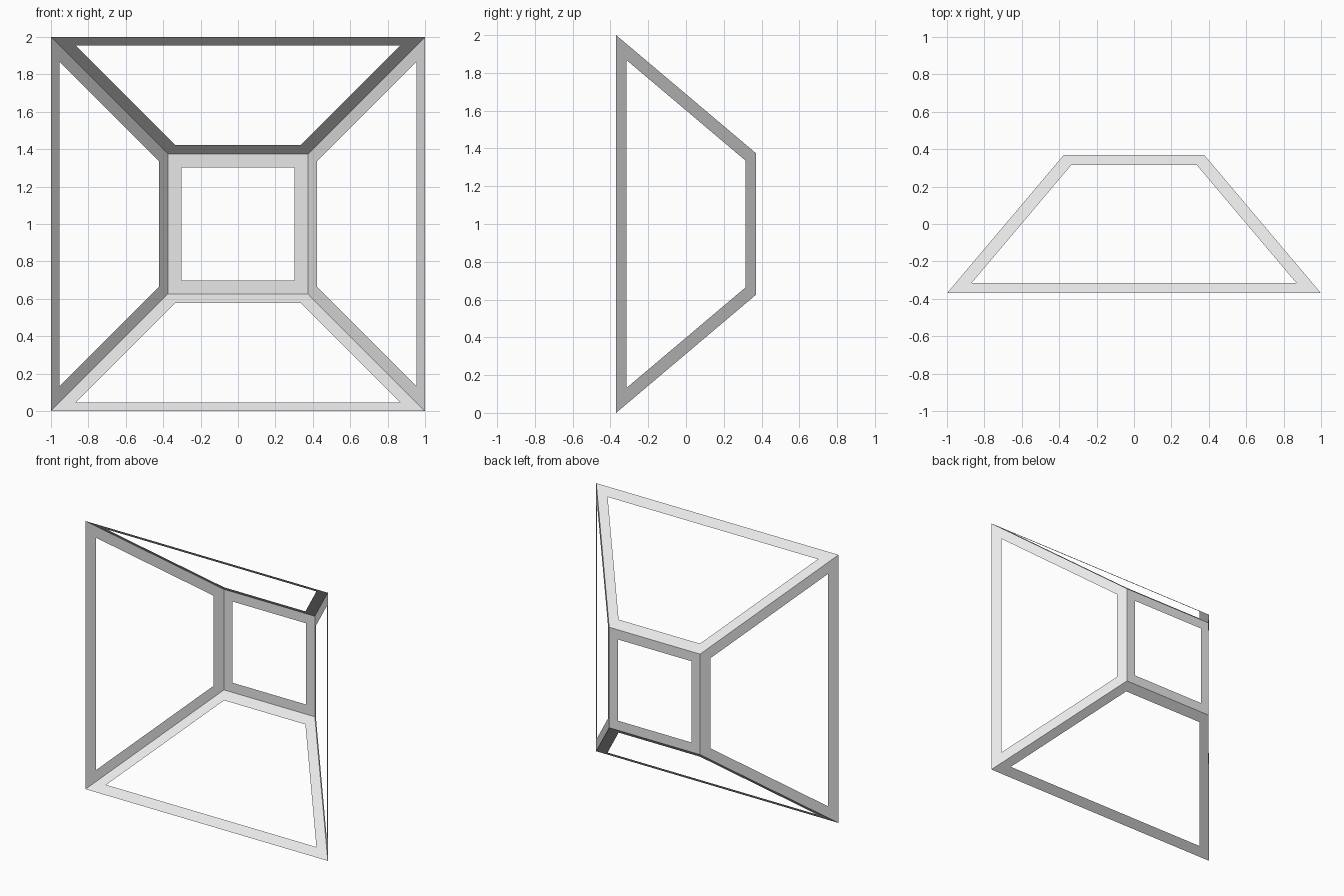
import bpy, bmesh, math
from mathutils import Matrix

if "Cube" in bpy.data.objects:
    bpy.data.objects.remove(bpy.data.objects["Cube"])

FRONT, BACK, DEPTH, BORDER = 1.0, 0.375, 0.74, 0.072

grey = bpy.data.materials.new("light_grey")
grey.diffuse_color = (0.8, 0.8, 0.8, 1)
grey.use_nodes = True
grey.node_tree.nodes["Principled BSDF"].inputs["Base Color"].default_value = grey.diffuse_color

# Square frustum, wide end facing the front (-y)
bm = bmesh.new()
place = (Matrix.Translation((0, 0, 1)) @ Matrix.Rotation(-math.pi / 2, 4, 'X')
         @ Matrix.Rotation(math.pi / 4, 4, 'Z'))
bmesh.ops.create_cone(bm, cap_ends=True, segments=4, radius1=FRONT * math.sqrt(2),
                      radius2=BACK * math.sqrt(2), depth=DEPTH, matrix=place)
bm.normal_update()

# Open front
front = [f for f in bm.faces if f.normal.y < -0.9]
bmesh.ops.delete(bm, geom=front, context='FACES_ONLY')

# Cut a window in each remaining panel, leaving a flat border
panels = list(bm.faces)
bmesh.ops.inset_individual(bm, faces=panels, thickness=BORDER, use_even_offset=True)
bmesh.ops.delete(bm, geom=panels, context='FACES_ONLY')

mesh = bpy.data.meshes.new("tapered_frame")
bm.to_mesh(mesh)
bm.free()
mesh.materials.append(grey)
frame = bpy.data.objects.new("tapered_frame", mesh)
bpy.context.collection.objects.link(frame)
